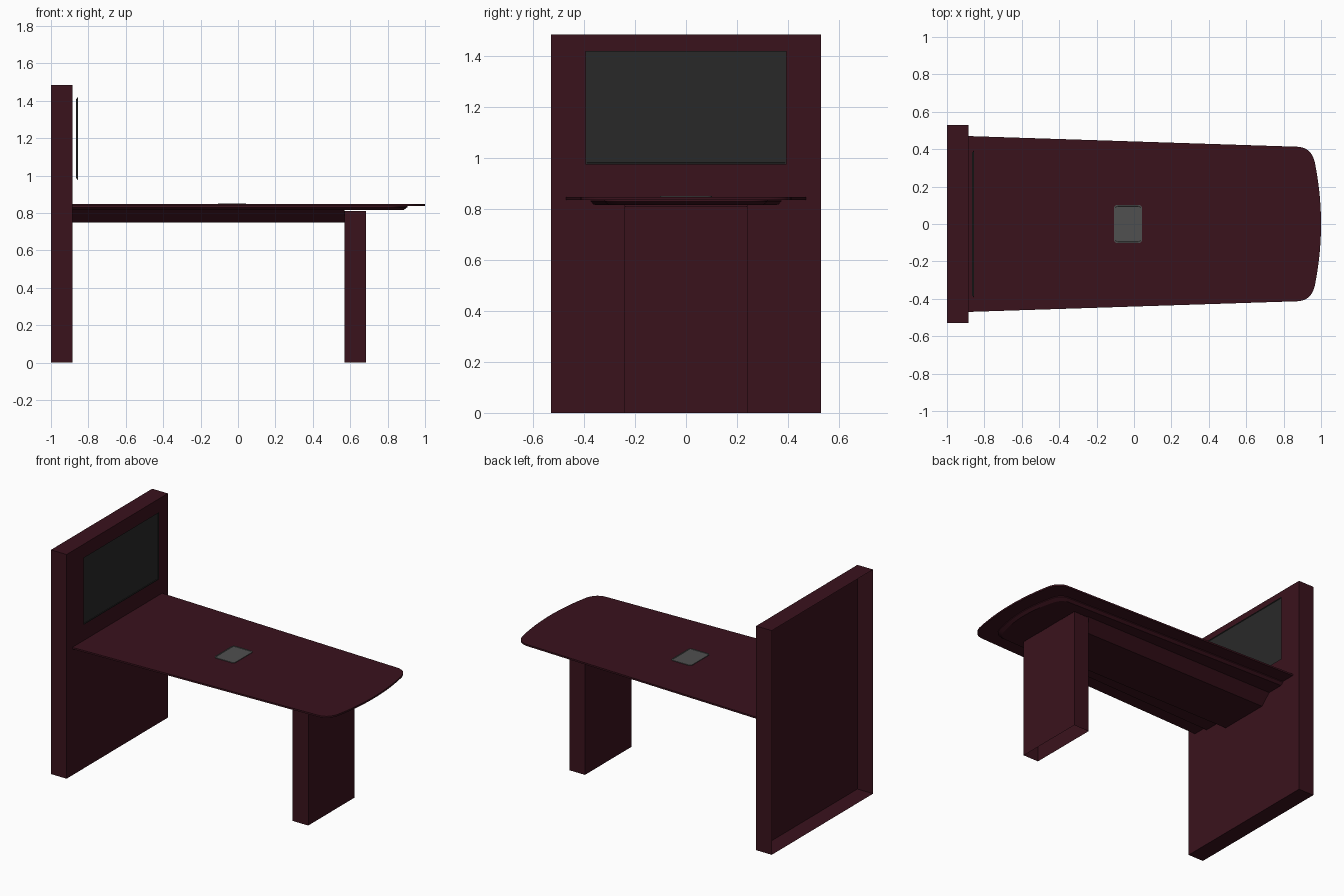
import bpy, bmesh
from mathutils import Vector

if "Cube" in bpy.data.objects:
    bpy.data.objects.remove(bpy.data.objects["Cube"])

WALL_X = -0.885


def material(name, rgb):
    m = bpy.data.materials.new(name)
    m.diffuse_color = (*rgb, 1)
    m.use_nodes = True
    m.node_tree.nodes["Principled BSDF"].inputs["Base Color"].default_value = m.diffuse_color
    return m


wine = material("wine", (0.042, 0.006, 0.012))
black = material("screen_black", (0.022, 0.022, 0.022))
grey = material("hub_grey", (0.08, 0.08, 0.08))


def finish(name, bm, mat, recalc=True, smooth=True):
    if recalc:
        bmesh.ops.recalc_face_normals(bm, faces=bm.faces)
    me = bpy.data.meshes.new(name)
    bm.to_mesh(me)
    bm.free()
    me.materials.append(mat)
    ob = bpy.data.objects.new(name, me)
    bpy.context.collection.objects.link(ob)
    if smooth:
        bpy.context.view_layer.objects.active = ob
        ob.select_set(True)
        bpy.ops.object.shade_smooth_by_angle(angle=0.5)
        ob.select_set(False)
    return ob


def box_bm(lo, hi):
    bm = bmesh.new()
    bmesh.ops.create_cube(bm, size=1)
    for v in bm.verts:
        v.co = Vector([(a + b) / 2 + c * (b - a) for a, b, c in zip(lo, hi, v.co)])
    return bm


def open_box(name, lo, hi, open_dirs):
    # hollow shell with the faces pointing along open_dirs removed
    bm = box_bm(lo, hi)
    bm.normal_update()
    gone = [f for f in bm.faces if any(f.normal.dot(Vector(d)) > 0.9 for d in open_dirs)]
    bmesh.ops.delete(bm, geom=gone, context='FACES')
    return finish(name, bm, wine, recalc=False, smooth=False)


def loft(name, rings, mat):
    # joins equal-length rings of 3D points and caps both ends
    bm = bmesh.new()
    loops = [[bm.verts.new(p) for p in r] for r in rings]
    n = len(loops[0])
    for a, b in zip(loops, loops[1:]):
        for i in range(n):
            bm.faces.new((a[i], a[(i + 1) % n], b[(i + 1) % n], b[i]))
    bm.faces.new(loops[0])
    bm.faces.new(loops[-1])
    return finish(name, bm, mat)


def boat_ring(z, y_wall, y_tip, tip, corner):
    # tapered outline, rounded corners and a bowed end
    a = Vector((tip - corner * 1.25, y_tip))
    c = Vector((tip - 0.045, y_tip - 0.004))
    b = Vector((tip - 0.03, y_tip - corner))
    half = [Vector((WALL_X, y_wall))]
    for i in range(11):
        t = i / 10
        half.append(a * (1 - t) ** 2 + c * 2 * t * (1 - t) + b * t * t)
    for i in range(1, 7):
        y = b.y * (1 - i / 7)
        half.append(Vector((tip - 0.03 * (y / b.y) ** 2, y)))
    pts = half + [Vector((tip, 0))] + [Vector((p.x, -p.y)) for p in reversed(half)]
    return [(p.x, p.y, z) for p in pts]


# Screen wall with open back, leg with open bottom
open_box("screen_wall", (-1, -0.53, 0), (WALL_X, 0.53, 1.485), [(-1, 0, 0)])
open_box("leg", (0.57, -0.243, 0), (0.685, 0.243, 0.81), [(0, 0, -1)])

# Thin tabletop and the chamfered layer under it
loft("tabletop", [boat_ring(z, 0.47, 0.413, 1.0, 0.1) for z in (0.836, 0.847)], wine)
loft("under_layer", [boat_ring(0.836, 0.375, 0.32, 0.905, 0.085),
                     boat_ring(0.83, 0.375, 0.32, 0.905, 0.085),
                     boat_ring(0.815, 0.358, 0.303, 0.885, 0.085)], wine)

# Trapezoid beam between wall and leg
profile = [(-0.243, 0.815), (-0.175, 0.748), (0.175, 0.748), (0.243, 0.815)]
loft("beam", [[(x, y, z) for y, z in profile] for x in (WALL_X, 0.57)], wine)

# Thin display with a raised frame
bm = box_bm((-0.867, -0.395, 0.975), (-0.856, 0.395, 1.42))
bm.normal_update()
front = [f for f in bm.faces if f.normal.x > 0.9]
back = [f for f in bm.faces if f.normal.x < -0.9]
bmesh.ops.inset_region(bm, faces=front, thickness=0.008)
bmesh.ops.inset_region(bm, faces=front, thickness=0.001, depth=-0.003)
for v in back[0].verts:
    v.co.y *= 0.96
    v.co.z = 1.1975 + (v.co.z - 1.1975) * 0.94
finish("display", bm, black, smooth=False)

# Table hub with rounded corners and a lid line
bm = box_bm((-0.107, -0.102, 0.84), (0.043, 0.102, 0.851))
upright = [e for e in bm.edges if abs(e.verts[0].co.z - e.verts[1].co.z) > 0.005]
bmesh.ops.bevel(bm, geom=upright, offset=0.018, segments=4, profile=0.5, affect='EDGES')
bm.normal_update()
top = [f for f in bm.faces if f.normal.z > 0.9]
bmesh.ops.inset_region(bm, faces=top, thickness=0.007)
bmesh.ops.inset_region(bm, faces=top, thickness=0.001, depth=-0.002)
finish("table_hub", bm, grey)
